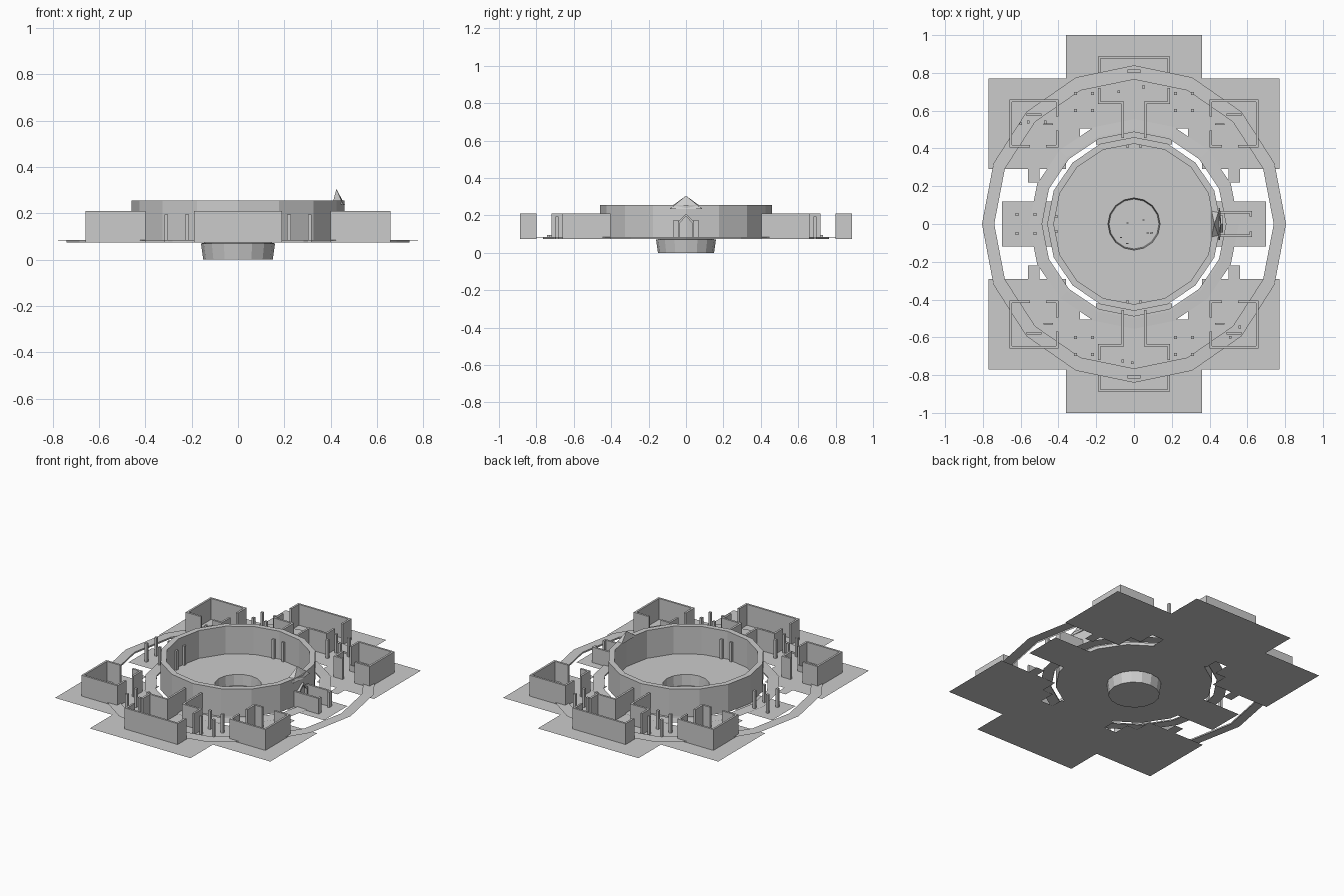
import bpy, bmesh, math, random
from mathutils import Vector

if "Cube" in bpy.data.objects:
    bpy.data.objects.remove(bpy.data.objects["Cube"])
random.seed(4)
G = 0.075   # ground level
T = 0.21    # house wall top


def make(name, bm):
    me = bpy.data.meshes.new(name)
    bm.to_mesh(me)
    bm.free()
    ob = bpy.data.objects.new(name, me)
    bpy.context.collection.objects.link(ob)
    return ob


def boxes(name, items):
    """Each item is x0, x1, y0, y1, z0, z1."""
    bm = bmesh.new()
    for x0, x1, y0, y1, z0, z1 in items:
        vs = bmesh.ops.create_cube(bm, size=1)['verts']
        for v in vs:
            v.co = Vector(((x0 + x1) / 2 + v.co.x * (x1 - x0),
                           (y0 + y1) / 2 + v.co.y * (y1 - y0),
                           (z0 + z1) / 2 + v.co.z * (z1 - z0)))
    return make(name, bm)


def plates(name, rects, z):
    bm = bmesh.new()
    for x0, x1, y0, y1 in rects:
        bm.faces.new([bm.verts.new((x, y, z)) for x, y in
                      ((x0, y0), (x1, y0), (x1, y1), (x0, y1))])
    return make(name, bm)


def lathe(name, profile, n, closed=False):
    """Profile points are rx, ry, z."""
    bm = bmesh.new()
    rings = [[bm.verts.new((rx * math.cos(2 * math.pi * i / n),
                            ry * math.sin(2 * math.pi * i / n), z))
              for i in range(n)] for rx, ry, z in profile]
    pairs = list(zip(rings, rings[1:]))
    if closed:
        pairs.append((rings[-1], rings[0]))
    for a, b in pairs:
        for i in range(n):
            j = (i + 1) % n
            bm.faces.new((a[i], a[j], b[j], b[i]))
    bmesh.ops.recalc_face_normals(bm, faces=bm.faces)
    return make(name, bm)


def mirrored(rect, sx, sy):
    x0, x1, y0, y1 = rect[:4]
    xs, ys = sorted((sx * x0, sx * x1)), sorted((sy * y0, sy * y1))
    return (*xs, *ys, *rect[4:])


CORNERS = [(sx, sy) for sx in (-1, 1) for sy in (-1, 1)]

# Flat ground plates
ground = [mirrored(r, sx, sy) for sx, sy in CORNERS for r in
          ((0.36, 0.77, 0.29, 0.77), (0.285, 0.36, 0.40, 0.505), (0.50, 0.56, 0.22, 0.29))]
for s in (-1, 1):
    ground += [mirrored((-0.36, 0.36, 0.505, 1.0), 1, s),
               mirrored((-0.20, 0.20, 0.42, 0.505), 1, s),
               mirrored((0.42, 0.70, -0.12, 0.12), s, 1)]
plates('ground_plates', ground, G)

# Round footpaths with inner curb
lathe('outer_path', [(0.74, 0.765, G), (0.74, 0.765, G + 0.01), (0.805, 0.84, G + 0.008)], 16)
lathe('inner_path', [(0.487, 0.487, G), (0.487, 0.487, G + 0.008),
                     (0.50, 0.50, G + 0.008), (0.555, 0.555, G + 0.005)], 16)

# Arena wall, floor and central pit
lathe('arena_wall', [(r, r, z) for r, z in
                     ((0.46, G), (0.46, 0.255), (0.425, 0.255), (0.425, G))], 16, True)
lathe('arena_floor', [(0.46, 0.46, G), (0.138, 0.138, G)], 16)
lathe('pit_shell', [(r, r, z) for r, z in
                    ((0.0005, 0), (0.15, 0), (0.16, 0.07), (0.138, G),
                     (0.132, 0.006), (0.0005, 0.006))], 16)

# Debris at the bottom of the pit
bits = []
for i in range(26):
    a, r, s = random.uniform(0, 6.28), 0.115 * math.sqrt(random.random()), random.uniform(0.003, 0.006)
    x, y = r * math.cos(a), r * math.sin(a)
    bits.append((x - s, x + s, y - s / 2, y + s / 2, 0.006, 0.006 + s * 1.5))
boxes('pit_debris', bits)

# Four corner houses with two inward doorways
w = 0.013
house = [(0.645, 0.658, 0.405, 0.66), (0.40, 0.645, 0.647, 0.66),
         (0.40, 0.40 + w, 0.405, 0.495), (0.40, 0.40 + w, 0.57, 0.647),
         (0.413, 0.465, 0.405, 0.405 + w), (0.55, 0.645, 0.405, 0.405 + w)]
for sx, sy in CORNERS:
    tag = ('left', 'right')[sx > 0] + '_' + ('front', 'back')[sy > 0]
    boxes('corner_house_' + tag, [mirrored((*r, G, T), sx, sy) for r in house])
    boxes('bench_' + tag, [mirrored((*r, G, G + 0.04), sx, sy) for r in
                           ((0.49, 0.57, 0.573, 0.585), (0.43, 0.48, 0.525, 0.533))])

# Front and back halls with corridors to the arena
hall = [(0, 0.19, 0.875, 0.888), (0.177, 0.19, 0.80, 0.875), (0.12, 0.177, 0.80, 0.813),
        (0.177, 0.19, 0.635, 0.72), (0.052, 0.177, 0.635, 0.648), (0.052, 0.065, 0.455, 0.635)]
for sy, tag in ((-1, 'front'), (1, 'back')):
    boxes('hall_' + tag, [mirrored((*r, G, T), sx, sy)
                          for r in hall[:2] + hall[3:] for sx in (-1, 1)])
    boxes('hall_table_' + tag, [mirrored((-0.035, 0.035, 0.80, 0.817, G, G + 0.04), 1, sy)])

# Free-standing posts
p = 0.008
posts = [(sx * x - p, sx * x + p, sy * y - p, sy * y + p, G, 0.195)
         for sx, sy in CORNERS for x in (0.22, 0.31) for y in (0.60, 0.69)]
posts += [(-0.62 - p, -0.62 + p, y - p, y + p, G, 0.195) for y in (-0.05, 0.05, 0.10, -0.10)][:2]
posts += [(-0.525 - p, -0.525 + p, y - p, y + p, G, 0.195) for y in (-0.05, 0.05)]
boxes('posts', posts)

# Door posts inside the arena
jambs = []
for s in (-1, 1):
    for o in (-0.035, 0.035):
        jambs += [mirrored((o - p, o + p, 0.405, 0.42, G, 0.2), 1, s)]
    jambs += [(-0.42, -0.405, s * 0.04 - p, s * 0.04 + p, G, 0.2)]
boxes('arena_door_posts', jambs)

# Right-hand entrance passage
boxes('entrance_walls', [mirrored((*r, G, 0.175), 1, s) for s in (-1, 1) for r in
                         ((0.445, 0.625, 0.055, 0.068), (0.612, 0.625, 0.04, 0.055))])

# Pointed entrance arch
bm = bmesh.new()
outline = [(-0.045, G), (-0.033, G), (-0.033, 0.16), (0, 0.195), (0.033, 0.16), (0.033, G),
           (0.045, G), (0.045, 0.165), (0, 0.21), (-0.045, 0.165)]
face = bm.faces.new([bm.verts.new((0.445, y, z)) for y, z in outline])
out = bmesh.ops.extrude_face_region(bm, geom=[face])
for v in out['geom']:
    if isinstance(v, bmesh.types.BMVert):
        v.co.x += 0.025
bmesh.ops.recalc_face_normals(bm, faces=bm.faces)
make('entrance_arch', bm)

# Peaked roof above the entrance
bm = bmesh.new()
pts = [(x, y, z) for x, y, z in ((0.41, -0.075, 0.25), (0.455, -0.085, 0.235), (0.462, 0, 0.235),
                                 (0.455, 0.085, 0.235), (0.41, 0.075, 0.25), (0.425, 0, 0.305))]
for q in pts:
    bm.verts.new(q)
bmesh.ops.convex_hull(bm, input=bm.verts[:])
make('entrance_roof', bm)

# Small stools and crates
stools = [(-0.08, 0.70), (0.05, 0.725), (-0.60, 0.53), (-0.56, 0.54), (-0.47, 0.54),
          (0.56, -0.545), (0.51, -0.60), (-0.06, -0.725), (-0.01, -0.735)]
boxes('stools', [(x - .007, x + .007, y - .007, y + .007, G, G + 0.02) for x, y in stools])
